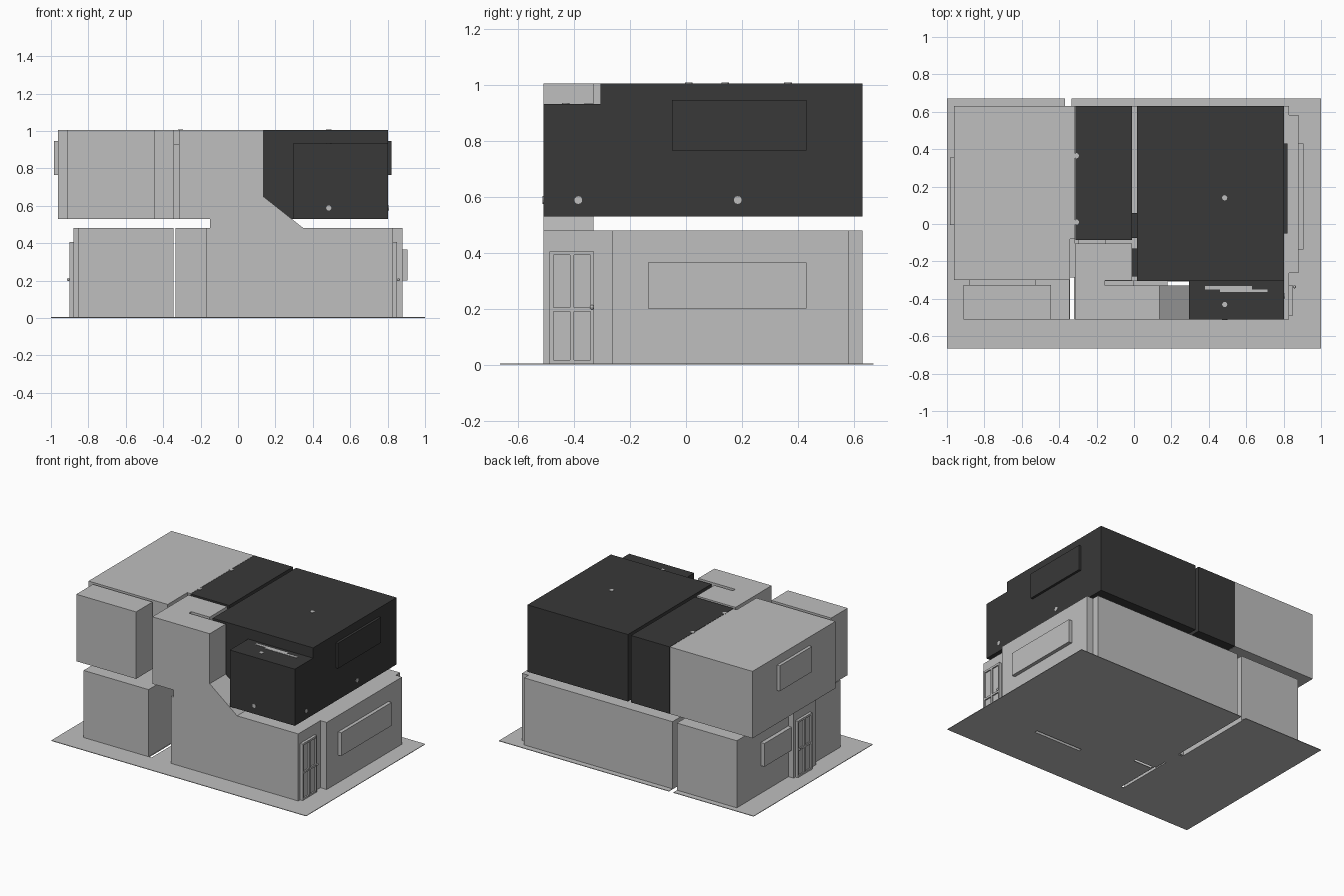
import bpy, bmesh, math

if "Cube" in bpy.data.objects:
    bpy.data.objects.remove(bpy.data.objects["Cube"])


def material(name, v):
    m = bpy.data.materials.new(name)
    m.diffuse_color = (v, v, v, 1)
    m.use_nodes = True
    m.node_tree.nodes["Principled BSDF"].inputs["Base Color"].default_value = m.diffuse_color
    return m


GREY = material("light grey", 0.52)
DARK = material("charcoal", 0.04)


def finish(bm, name, mat):
    bmesh.ops.recalc_face_normals(bm, faces=bm.faces)
    me = bpy.data.meshes.new(name)
    bm.to_mesh(me)
    bm.free()
    me.materials.append(mat)
    ob = bpy.data.objects.new(name, me)
    bpy.context.scene.collection.objects.link(ob)
    return ob


def prism(name, outline, lo, hi, mat=GREY, axis='z'):
    """Extrude a 2D outline: (x, y) along z, or (x, z) along y."""
    bm = bmesh.new()
    place = (lambda a, b, c: (a, b, c)) if axis == 'z' else (lambda a, b, c: (a, c, b))
    base = [bm.verts.new(place(a, b, lo)) for a, b in outline]
    top = [bm.verts.new(place(a, b, hi)) for a, b in outline]
    bm.faces.new(base)
    bm.faces.new(top)
    n = len(base)
    for i in range(n):
        j = (i + 1) % n
        bm.faces.new((base[i], base[j], top[j], top[i]))
    return finish(bm, name, mat)


def box(name, x0, x1, y0, y1, z0, z1, mat=GREY):
    return prism(name, [(x0, y0), (x1, y0), (x1, y1), (x0, y1)], z0, z1, mat)


def disc(name, loc, normal_axis, r=0.014):
    bm = bmesh.new()
    bmesh.ops.create_cone(bm, cap_ends=True, segments=12, radius1=r, radius2=r, depth=0.006)
    ob = finish(bm, name, GREY)
    ob.location = loc
    ob.rotation_euler = {'x': (0, math.pi / 2, 0), 'y': (math.pi / 2, 0, 0), 'z': (0, 0, 0)}[normal_axis]


F0, F1 = 0.002, 0.48    # ground floor heights
U0, U1 = 0.53, 1.005    # upper floor heights

# Ground plate with slots between the room modules
plate = box("ground_plate", -1, 1, -0.665, 0.67, 0, 0.004)
slots = [(-0.37, -0.335, 0.04, 0.7), (-0.342, -0.322, -0.51, -0.09),
         (0.18, 0.55, -0.33, -0.308), (-0.31, -0.17, -0.205, -0.185)]
for x0, x1, y0, y1 in slots:
    cutter = box("slot_cutter", x0, x1, y0, y1, -0.05, 0.05)
    cutter.hide_render = True
    cutter.hide_viewport = True
    mod = plate.modifiers.new("slot", 'BOOLEAN')
    mod.operation = 'DIFFERENCE'
    mod.object = cutter

# Ground floor, left side
box("left_front_room", -0.855, -0.345, -0.51, -0.2, F0, F1)
box("left_entrance", -0.88, -0.345, -0.2, 0.05, F0, F1)
box("left_back_room", -0.84, -0.37, 0.05, 0.63, F0, F1)
box("left_lower_window", -0.868, -0.84, 0.055, 0.36, 0.2, 0.365)

# Ground floor, right side
prism("main_lower_room", [(-0.17, -0.305), (0.83, -0.305), (0.83, 0.63), (-0.335, 0.63),
                          (-0.335, -0.18), (-0.17, -0.18)], F0, F1)
box("hall_link", 0.55, 0.83, -0.33, -0.305, F0, F1)
box("hall_link_inner", -0.17, 0.0, -0.33, -0.305, F0, 0.405)
box("right_bay", 0.83, 0.88, -0.262, 0.582, F0, F1)
box("right_lower_window", 0.88, 0.905, -0.135, 0.43, 0.2, 0.365)

# Front hall and stairwell share one front wall outline
prism("hall_and_stairwell",
      [(-0.17, F0), (0.83, F0), (0.83, F1), (0.35, F1), (0.135, 0.65), (0.135, U1),
       (-0.315, U1), (-0.315, U0), (-0.15, U0), (-0.15, F1), (-0.17, F1)],
      -0.51, -0.33, GREY, 'y')
prism("stairwell_landing", [(-0.315, -0.33), (-0.155, -0.33), (-0.155, -0.303), (-0.01, -0.303),
                            (-0.01, -0.105), (-0.315, -0.105)], U0, U1)
box("landing_back_door", -0.3, -0.15, -0.105, -0.085, U0, 0.93)


# Outside doors: panel, raised frame bars, knob
def door(name, side, x, y0, y1, h=0.405):
    def bar(part, ya, yb, za, zb, d):
        box(name + part, min(x, x + side * d), max(x, x + side * d), ya, yb, za, zb)
    w, mid = 0.014, (y0 + y1) / 2
    bar("_panel", y0, y1, F0, h, 0.01)
    for ya, yb in ((y0, y0 + w), (mid - w / 2, mid + w / 2), (y1 - w, y1)):
        bar("_stile", ya, yb, F0, h, 0.02)
    for z in (F0, 0.19, h - w):
        bar("_rail", y0, y1, z, z + w, 0.019)
    bm = bmesh.new()
    bmesh.ops.create_uvsphere(bm, u_segments=10, v_segments=6, radius=0.008)
    finish(bm, name + "_knob", GREY).location = (x + side * 0.028, y1 - 0.008, 0.205)


door("right_door", 1, 0.83, -0.488, -0.328)
door("left_door", -1, -0.88, -0.13, 0.03)

# Upper floor, grey left side
prism("left_upper_room", [(-0.963, -0.3), (-0.342, -0.3), (-0.342, -0.08), (-0.315, -0.08),
                          (-0.315, 0.63), (-0.963, 0.63)], U0, U1)
box("left_upper_annex", -0.912, -0.443, -0.51, -0.325, U0, U1)
box("annex_link", -0.88, -0.525, -0.325, -0.3, U0, 0.93)
box("left_landing_door", -0.342, -0.315, -0.285, -0.08, U0, 0.93)
box("left_upper_window", -0.985, -0.963, -0.005, 0.355, 0.765, 0.945)

# Upper floor, dark rooms
box("middle_upper_room", -0.313, -0.01, -0.085, 0.63, U0, U1, DARK)
box("right_upper_room", 0.015, 0.803, -0.305, 0.63, U0, U1, DARK)
box("right_upper_annex", 0.293, 0.803, -0.51, -0.305, U0, 0.932, DARK)
box("right_upper_window", 0.803, 0.82, -0.05, 0.43, 0.765, 0.945, DARK)
for y0, y1 in ((-0.075, 0.06), (-0.28, -0.13)):
    box("inner_door", -0.01, 0.015, y0, y1, U0, 0.93, DARK)

# Small light spots on the dark walls and roofs
for loc, axis in (((0.485, 0.14, U1), 'z'), ((0.485, -0.43, 0.932), 'z'),
                  ((-0.308, 0.365, U1), 'z'), ((-0.308, 0.01, U1), 'z'),
                  ((0.485, -0.51, 0.588), 'y'),
                  ((0.803, -0.385, 0.588), 'x'), ((0.803, 0.185, 0.588), 'x')):
    disc("light_spot", loc, axis)
box("annex_roof_strip_left", 0.38, 0.63, -0.349, -0.332, 0.93, 0.934)
box("annex_roof_strip_right", 0.46, 0.715, -0.364, -0.349, 0.93, 0.934)
